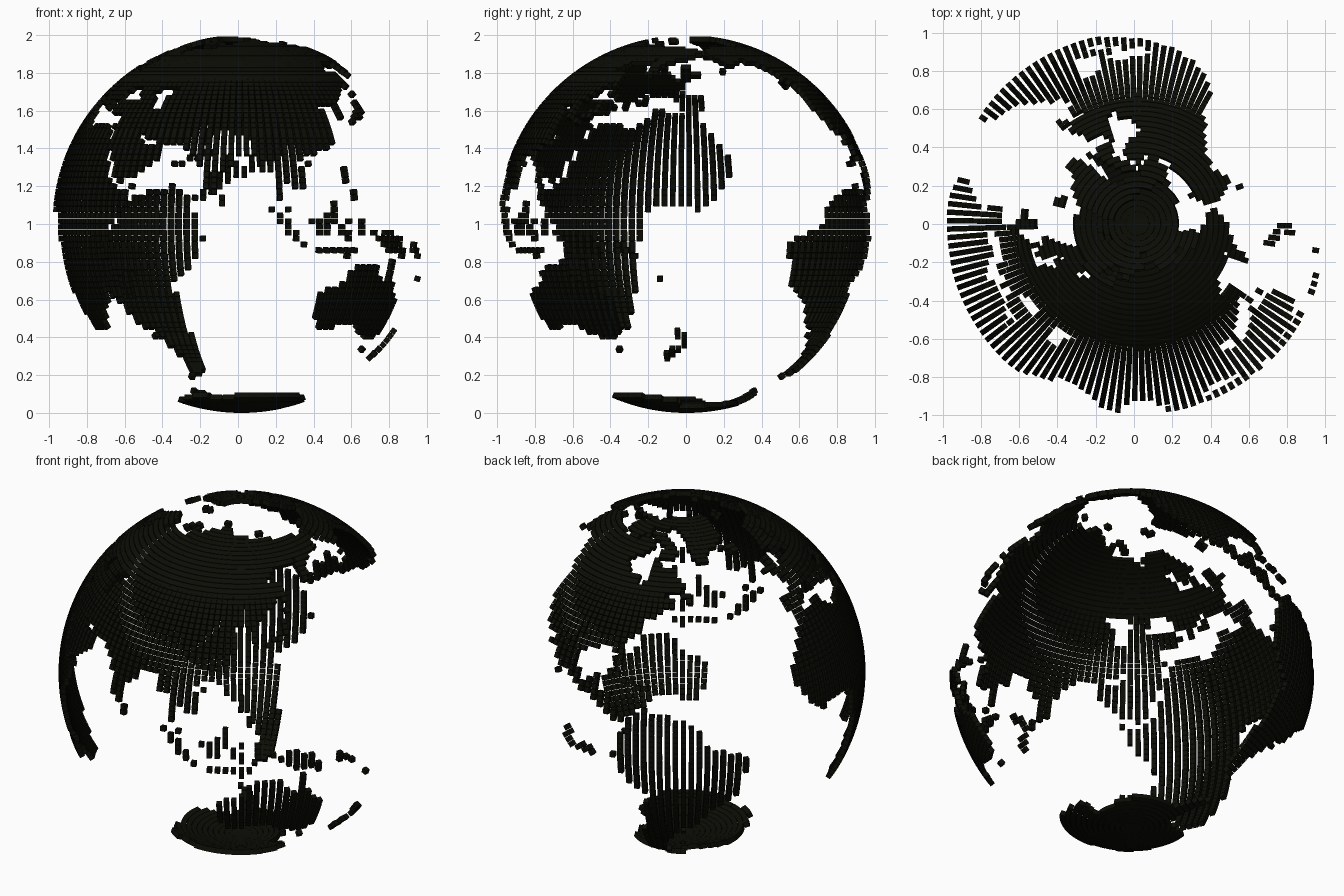
import bpy, math
from mathutils import Vector

COLS, ROWS = 140, 100          # blocks around / pole to pole
OUTER, SIZE, FRONT_LON = 1.0, 0.0285, 87
CENTRE = Vector((0.018, 0.003, 1.0))

mat = bpy.data.materials.new("near_black")
mat.diffuse_color = (0.004, 0.004, 0.002, 1)
used = set()


def inside(lon, lat, pts):
    hit = False
    for (x1, y1), (x2, y2) in zip(pts, pts[1:] + pts[:1]):
        if (y1 > lat) != (y2 > lat) and lon < (x2 - x1) * (lat - y1) / (y2 - y1) + x1:
            hit = not hit
    return hit


def land(name, *coasts):
    """One object of small blocks covering the grid cells inside rough coast outlines."""
    verts, faces = [], []
    for flat in coasts:
        pts = list(zip(flat[::2], flat[1::2]))
        for r in range(ROWS):
            lat = 90 - (r + 0.5) * 180 / ROWS
            for c in range(COLS):
                lon = -180 + (c + 0.5) * 360 / COLS
                if (r, c) in used or not (inside(lon, lat, pts) or inside(lon + 360, lat, pts)):
                    continue
                used.add((r, c))
                a, b = math.radians(lon - FRONT_LON), math.radians(lat)
                up = Vector((math.sin(a) * math.cos(b), -math.cos(a) * math.cos(b), math.sin(b)))
                east = Vector((math.cos(a), math.sin(a), 0))
                north = up.cross(east)
                mid = CENTRE + up * (OUTER - SIZE / 2)
                n, h = len(verts), SIZE / 2
                for k in (-h, h):
                    for i, j in ((-h, -h), (h, -h), (h, h), (-h, h)):
                        verts.append(mid + east * i + north * j + up * k)
                faces += [[n + q for q in f] for f in
                          ((3, 2, 1, 0), (4, 5, 6, 7), (0, 1, 5, 4), (1, 2, 6, 5), (2, 3, 7, 6), (3, 0, 4, 7))]
    me = bpy.data.meshes.new(name)
    me.from_pydata(verts, [], faces)
    me.materials.append(mat)
    ob = bpy.data.objects.new(name, me)
    bpy.context.collection.objects.link(ob)


# Mainlands: rough coast outlines as lon, lat pairs
land("africa", [
    -17.5, 14.7, -17, 21, -13, 27.5, -9.5, 31, -6, 35.8, 10, 37.3, 11, 34, 19, 30.5, 22, 32.8, 33, 31,
    34.5, 28, 37, 21, 39.5, 15.5, 43.3, 11.5, 51.2, 11.8, 47, 4.5, 41, -2, 39, -6.5, 40.6, -15,
    35, -20, 35.5, -24, 32.5, -27, 27, -33.7, 19.5, -34.8, 18, -32, 14.5, -22.5, 12, -17,
    13.5, -10, 9, -1, 9.5, 4, 4.5, 6, -2, 4.8, -7.5, 4.4, -13, 9])
land("europe", [
    -9, 37, -9, 43, -2, 43.5, -1, 46, -4.5, 48.5, 2, 51, 8, 54, 8, 57, 10.5, 57.5, 10, 54.5, 14, 54,
    20, 54.5, 22, 57.5, 24, 59, 30, 60, 22, 60.5, 21.5, 63, 25, 65.5, 22, 65.5, 17, 61.5, 18.5, 60,
    16, 56.5, 13, 55.5, 11, 59, 7, 58, 5, 61, 12, 66, 19, 70, 27, 71, 41, 67, 34, 66.5, 38, 64,
    44, 66.5, 46, 68, 60, 69, 60, 47, 52, 46.5, 47, 45, 49, 41.5, 41.5, 41.5, 38, 45, 39, 47.2,
    35, 46, 33, 46, 30.5, 46, 28, 43.5, 28.5, 41, 24, 40.5, 23, 37, 20, 40, 19.5, 42, 13.5, 45.3,
    12.5, 44, 18, 40.5, 16, 38, 10, 44, 4, 43.5, 3, 42, 0, 39.5, -2, 37, -5.5, 36])
land("middle_east", [
    26, 40, 35, 42, 41.5, 41.5, 49.5, 41, 49.5, 37.5, 54, 37, 53, 42, 60, 47, 75, 47, 75, 25, 67, 25,
    57.5, 25.5, 56, 27, 51, 28, 48, 30, 50.5, 26, 52, 24, 56.5, 26, 59.8, 22.5, 55, 17.5, 45, 12.8,
    43, 14, 39, 21, 35, 28, 34.5, 31.5, 36, 36.5, 30.5, 36.5, 27, 37])
land("asia", [
    60, 69, 67, 69, 68, 73, 73, 71.5, 80, 73, 87, 75, 104, 77.7, 113, 74, 127, 73, 140, 72.5, 160, 70,
    180, 69, 190, 66, 180, 63, 170, 60, 163, 58, 162, 55, 157, 51, 156, 57, 163, 62, 155, 59.5,
    142, 59, 136, 55, 141, 53, 140, 48, 131, 43, 127.5, 39.5, 129.3, 36, 126.5, 34.5, 125, 39.5,
    121.5, 40.5, 118, 39, 122, 37, 119.5, 35, 122, 31, 119.5, 25.5, 113, 22, 108, 21.5, 106, 19,
    109, 13, 107, 10.5, 105, 9, 102.5, 12, 100.5, 13.5, 99.3, 10, 104, 1.5, 101, 3, 98, 8.5,
    97.5, 16.5, 94.3, 16, 91.5, 22.5, 87, 21.5, 80.2, 15.5, 80, 12, 77.5, 8, 74.5, 14, 72.8, 20,
    70, 21, 67, 25, 60, 25.5])
land("north_america", [
    -168, 66, -162, 60, -158, 58, -164, 54.5, -152, 59.5, -146, 60.7, -139, 59.5, -130, 54, -124, 48,
    -124, 40, -120.5, 34.5, -115, 29, -110, 23, -114.5, 31.5, -112, 29, -105.5, 21, -96, 16,
    -92, 14, -85.5, 10.5, -83, 8, -80, 7, -77.5, 8, -79.5, 9.7, -83.5, 11, -83.3, 15.5, -88.5, 16,
    -87, 21.3, -90.5, 21, -92, 18.5, -96, 19, -97.5, 25, -94, 29.5, -84, 30, -82.5, 28, -81, 25.3,
    -80, 27, -81, 31.5, -76, 35.5, -74, 40.5, -70, 42, -66, 44.5, -60.5, 46.5, -66, 49.5, -59, 51,
    -56, 53, -64.5, 60, -69, 59, -73, 62, -78, 62.3, -77, 57, -79.5, 51.5, -83, 55, -92.5, 57,
    -94.5, 60, -87, 65, -82, 68.5, -95, 71.5, -98, 68, -115, 68.3, -128, 70, -141, 69.7,
    -156, 71.2, -166, 68.5])
land("south_america", [
    -78, 8.5, -72, 12, -62, 10.5, -51, 4.5, -50, 0, -44, -2.7, -35, -5.5, -35, -8, -39, -13, -40, -20,
    -48.5, -26, -53.5, -34, -58, -35, -57.5, -38, -62, -39, -65.5, -45, -68.5, -50.5, -65.5, -55,
    -72, -54, -75.5, -48, -73.5, -38, -70.3, -18.5, -76.5, -13.5, -81.2, -5.5, -80, 1, -77.3, 4])
land("australia", [
    113.5, -25, 114, -22, 122, -18, 126, -14, 130, -12, 136.5, -12, 136, -15.5, 140.5, -17.5, 142.5, -11,
    146, -19, 153, -25.5, 153, -31, 150, -37.5, 144, -38.5, 138, -35.5, 136, -34, 131, -31.5,
    124, -33.5, 115, -35], [144.5, -40.5, 148.5, -40.5, 148, -43.5, 146, -43.7])
land("antarctica", [
    -180, -90, -180, -78, -160, -77, -145, -75.5, -120, -74, -100, -73, -75, -73, -67, -67, -57, -63,
    -62, -70, -62, -75, -45, -78, -28, -76, -10, -71, 30, -69.5, 55, -66.5, 70, -69.5, 90, -66.5,
    130, -66.5, 150, -68.5, 170, -71.5, 164, -77, 180, -78, 180, -90])

# Islands
land("greenland", [-73, 78, -60, 82, -32, 83.6, -12, 81.5, -20, 75, -22, 70, -40, 65, -43, 60, -50, 62,
                   -54, 68, -55, 72, -60, 76])
land("arctic_islands",
     [-90, 73, -78, 73.5, -68, 70, -61, 66.5, -66, 62.5, -77, 64.5, -72, 67.5, -80, 70],
     [-125, 72, -123, 76, -100, 76, -96, 73, -104, 69, -116, 69.5],
     [-92, 80.5, -70, 83.2, -62, 82.3, -78, 76.5, -95, 75, -118, 76, -112, 78.5],
     [52, 71, 56, 74, 68, 77, 66, 76, 57, 71], [11, 79.8, 27, 80.3, 17, 76.7],
     [95, 79.5, 98, 81, 105, 78.5], [138, 76, 150, 75.5, 143, 73.5])
land("atlantic_islands",
     [-24, 65.5, -16, 66.5, -14, 64.5, -19, 63.3],
     [-5.5, 50, -4.5, 54, -6, 58, -2, 58.5, 1.5, 52.5, 1, 51], [-10, 52, -8, 55, -6, 54, -6, 52],
     [-59.5, 48, -56, 51.5, -53, 47], [-85, 22, -82, 23.3, -74, 20.5, -77, 19.7],
     [-74, 18, -73, 20, -68.3, 18.5])
land("east_islands",
     [129.5, 33, 133, 35.5, 137, 37, 140, 41, 142, 39, 140.5, 35.5, 135, 33.5, 131, 31],
     [140, 42, 142, 45.5, 145.5, 43.5], [142, 46.5, 142.5, 54, 145, 49],
     [119.8, 23, 121.5, 25.3, 122, 24], [108.5, 18.5, 111, 20, 110, 18.2],
     [120, 14, 120.5, 18.5, 122.5, 18.5, 124, 12.5], [122, 7, 123, 11, 126, 12, 126.5, 6],
     [109, 1, 113, 3, 117, 7, 119, 5, 117.5, 1, 116, -4, 110.5, -3],
     [95, 5.5, 98, 5, 104, -1, 106, -5.8, 104, -5.8],
     [105, -6, 115, -7, 115, -8.7, 106, -7.5], [116, -8, 125, -8, 127, -9, 123, -10.3, 119, -9.6],
     [119, -4, 120, 1.5, 125, 1.5, 121, 0, 123, -4.5, 121, -5.5], [127, 2, 129, 1, 130, -3.5, 127, -3.5],
     [131, -1, 135, -3, 138, -1.5, 145, -4, 150.5, -10.5, 143, -9, 138, -8.3, 133, -4])
land("ocean_islands",
     [79.6, 9.5, 82, 7.5, 81, 6], [44, -17, 49.5, -12, 50.3, -15.5, 47, -25.3, 43.5, -23.5],
     [172.5, -34.5, 178.5, -37.5, 176, -41.5, 174, -39.5], [166, -46, 172, -40.5, 174.3, -41.8, 168.5, -47],
     [148.5, -5.5, 152, -4, 152.5, -5, 149, -6.5], [154.5, -5.5, 161.5, -9.5, 160.5, -10.8, 155, -8],
     [166.5, -16, 169, -16, 169, -18, 166.5, -18])
